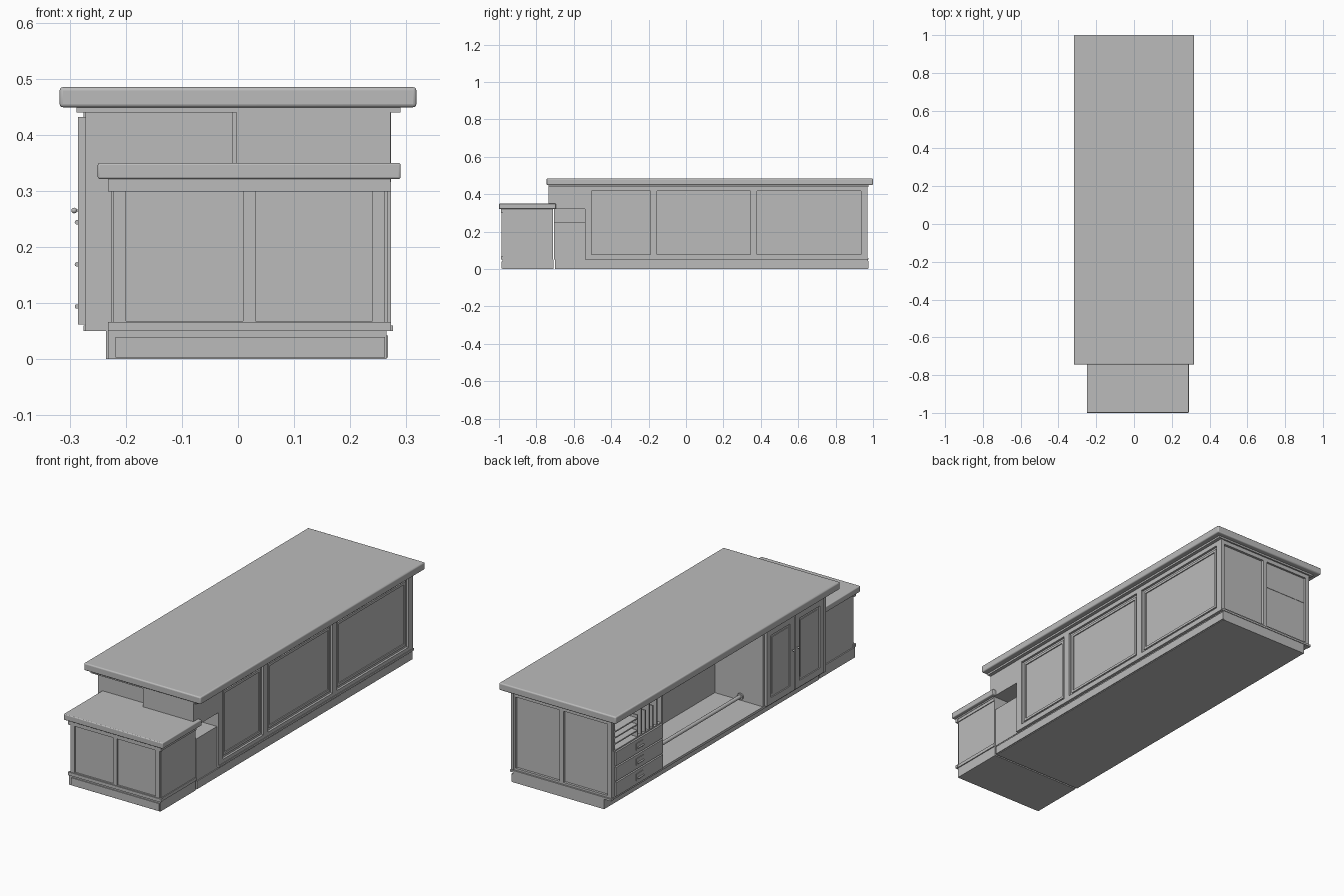
import bpy
import math

old = bpy.data.objects.get("Cube")
if old:
    bpy.data.objects.remove(old, do_unlink=True)

grey = bpy.data.materials.new("plain grey")
grey.use_nodes = True
COLOUR = (0.5, 0.5, 0.5, 1)
grey.diffuse_color = COLOUR
grey.node_tree.nodes["Principled BSDF"].inputs["Base Color"].default_value = COLOUR


def finish(name):
    ob = bpy.context.object
    ob.name = name
    ob.data.materials.append(grey)
    return ob


def box(name, x, y, z, bevel=0):
    """Box spanning three (low, high) ranges."""
    spans = (x, y, z)
    bpy.ops.mesh.primitive_cube_add(size=1, location=[(a + b) / 2 for a, b in spans])
    ob = finish(name)
    ob.scale = [abs(b - a) for a, b in spans]
    bpy.ops.object.transform_apply(location=False, rotation=False, scale=True)
    if bevel:
        mod = ob.modifiers.new("Rounded edge", "BEVEL")
        mod.width, mod.segments = bevel, 3
        bpy.ops.object.shade_smooth_by_angle(angle=math.radians(40))
    return ob


def slab(name, axis, depth, u, z):
    """Plate on a side wall: depth runs along the axis, u along the wall."""
    return box(name, depth, u, z) if axis == "x" else box(name, u, depth, z)


def ring(name, axis, depth, u, z, w):
    """Rectangular frame of width w made of two stiles and two rails."""
    for side, a in (("first", u[0]), ("second", u[1] - w)):
        slab(f"{name}_{side}_stile", axis, depth, (a, a + w), z)
    for side, a in (("lower", z[0]), ("upper", z[1] - w)):
        slab(f"{name}_{side}_rail", axis, depth, (u[0] + w, u[1] - w), (a, a + w))


def rod(name, centre, radius, length, axis):
    turn = {"x": (0, math.pi / 2, 0), "y": (math.pi / 2, 0, 0)}[axis]
    bpy.ops.mesh.primitive_cylinder_add(vertices=16, radius=radius, depth=length,
                                        location=centre, rotation=turn)
    ob = finish(name)
    bpy.ops.object.shade_smooth_by_angle(angle=math.radians(40))
    return ob


# Worktops and the moulding under each
box("main_worktop", (-.318, .318), (-.745, 1), (.449, .485), .006)
box("main_worktop_moulding", (-.288, .29), (-.735, .975), (.44, .45))
box("low_worktop", (-.25, .29), (-1, -.695), (.321, .35), .004)
box("low_worktop_moulding", (-.232, .272), (-.99, -.71), (.314, .323))

# Plinths with recessed toe space
box("main_plinth", (-.235, .262), (-.7, .972), (0, .05))
box("low_plinth", (-.232, .265), (-.982, -.708), (0, .05))
slab("low_plinth_board", "y", (-.987, -.98), (-.218, .262), (.003, .04))
slab("main_plinth_board", "x", (.26, .267), (-.7, .975), (.003, .042))

# Main carcass: solid customer side, open staff side
box("main_core", (-.01, .262), (-.54, .955), (.05, .44))
box("front_lower_core", (-.01, .264), (-.705, -.54), (.05, .25))
box("niche_back", (-.01, .01), (-.705, -.54), (.25, .32))
box("front_upper_block", (-.003, .272), (-.735, -.54), (.32, .44))
box("door_cabinet", (-.272, -.01), (-.7, -.21), (.05, .44))
box("drawer_cabinet", (-.272, -.01), (.57, .955), (.05, .288))
box("knee_space_floor", (-.272, -.01), (-.21, .57), (.05, .062))
box("knee_space_lintel", (-.275, -.01), (-.21, .57), (.43, .44))

# Panelled customer side
RIGHT = (.26, .273)
for i, y in enumerate((-.54, -.19, .345, .935)):
    slab(f"side_stile_{i + 1}", "x", RIGHT, (y, y + .035), (.05, .44))
for label, z in (("lower", (.05, .078)), ("upper", (.418, .44))):
    slab(f"side_{label}_rail", "x", RIGHT, (-.54, .97), z)
for i, y in enumerate(((-.505, -.19), (-.155, .345), (.38, .935))):
    ring(f"side_panel_{i + 1}_moulding", "x", (.26, .267), (y[0] + .012, y[1] - .012),
         (.09, .406), .012)
box("side_foot_trim", (.26, .276), (-.54, .972), (.05, .06))


def end_panels(name, depth, u, z, rail):
    """Two recessed panels framed by stiles and rails on an end wall."""
    mid = sum(u) / 2
    for i, a in enumerate((u[0], mid - .011, u[1] - .022)):
        slab(f"{name}_stile_{i + 1}", "y", depth, (a, a + .022), z)
    for label, a in (("lower", z[0]), ("upper", z[1] - rail)):
        slab(f"{name}_{label}_rail", "y", depth, u, (a, a + rail))


# Low front cabinet and the two panelled ends
box("low_cabinet", (-.226, .266), (-.978, -.71), (.05, .32))
end_panels("low_front", (-.986, -.976), (-.222, .262), (.05, .317), .018)
for label, z in (("lower", (.05, .066)), ("upper", (.299, .316))):
    box(f"low_front_{label}_trim", (-.232, .273), (-.99, -.976), z)
    box(f"low_side_{label}_trim", (.264, .27), (-.978, -.71), z)
end_panels("rear_end", (.953, .967), (-.272, .273), (.05, .44), .02)
box("rear_foot_trim", (-.275, .276), (.953, .975), (.05, .06))

# Staff side: doors with raised frames and knobs
for i, (y, knob) in enumerate((((-.435, -.222), -.42), ((-.665, -.443), -.458))):
    slab(f"door_{i + 1}", "x", (-.279, -.27), y, (.062, .432))
    ring(f"door_{i + 1}_frame", "x", (-.285, -.277), y, (.062, .432), .032)
    slab(f"door_{i + 1}_raised_panel", "x", (-.282, -.277), (y[0] + .045, y[1] - .045),
         (.107, .387))
    rod(f"door_{i + 1}_knob_stem", (-.287, knob, .265), .002, .01, "x")
    bpy.ops.mesh.primitive_uv_sphere_add(segments=12, ring_count=8, radius=.005,
                                         location=(-.292, knob, .265))
    finish(f"door_{i + 1}_knob")
    bpy.ops.object.shade_smooth_by_angle(angle=math.radians(60))

# Staff side: three drawers with plate handles
for i in range(3):
    z = .064 + i * .075
    slab(f"drawer_{i + 1}", "x", (-.281, -.27), (.582, .945), (z, z + .068))
    slab(f"drawer_{i + 1}_handle_plate", "x", (-.284, -.28), (.735, .79), (z + .018, z + .052))
    rod(f"drawer_{i + 1}_handle", (-.287, .762, z + .03), .004, .045, "y")

# Pigeonholes above the drawers
for label, y in (("inner", (.57, .582)), ("outer", (.945, .957))):
    box(f"pigeonhole_{label}_wall", (-.275, -.01), y, (.288, .44))
box("pigeonhole_top", (-.275, -.01), (.57, .955), (.428, .44))
for i in range(6):
    y = .61 + i * .03
    box(f"upright_divider_{i + 1}", (-.272, -.01), (y, y + .007), (.288, .395 if i % 2 else .428))
for i in range(3):
    z = .315 + i * .03
    box(f"paper_shelf_{i + 1}", (-.272, -.01), (.765, .945), (z, z + .006))

# Foot rail across the knee space, with end flanges
rod("foot_rail", (-.15, .18, .082), .009, .78, "y")
for label, y in (("front", -.207), ("rear", .567)):
    rod(f"foot_rail_{label}_flange", (-.15, y, .082), .016, .008, "y")
